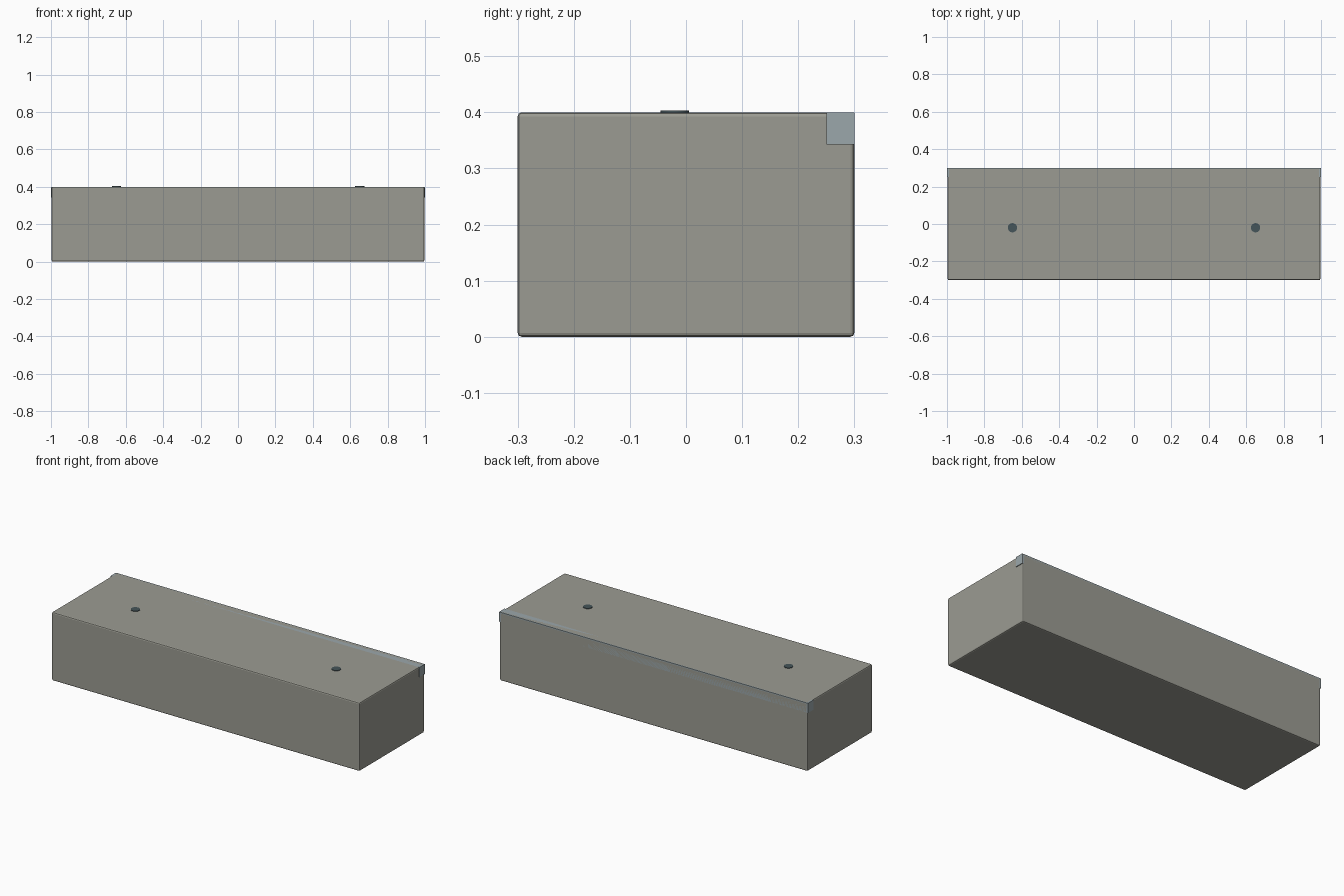
import bpy

if "Cube" in bpy.data.objects:
    bpy.data.objects.remove(bpy.data.objects["Cube"])


def material(name, color):
    m = bpy.data.materials.new(name)
    m.diffuse_color = color
    m.use_nodes = True
    m.node_tree.nodes["Principled BSDF"].inputs["Base Color"].default_value = m.diffuse_color
    return m


concrete = material("concrete", (0.33, 0.33, 0.29, 1))
steel = material("steel", (0.33, 0.39, 0.41, 1))
dark_steel = material("dark_steel", (0.06, 0.09, 0.10, 1))


def box(name, lo, hi, mat, bevel=0):
    bpy.ops.mesh.primitive_cube_add(
        size=1, location=[(a + b) / 2 for a, b in zip(lo, hi)])
    ob = bpy.context.object
    ob.name = name
    ob.scale = [b - a for a, b in zip(lo, hi)]
    bpy.ops.object.transform_apply(location=False, rotation=False, scale=True)
    ob.data.materials.append(mat)
    if bevel:
        mod = ob.modifiers.new("bevel", 'BEVEL')
        mod.width = bevel
        mod.segments = 2
    return ob


# Main block with softened edges
box("concrete_block", (-0.996, -0.3, 0), (0.996, 0.3, 0.4), concrete, 0.007)

# Steel edge strip along the top back edge, slightly proud at both ends
box("edge_strip", (-1, 0.25, 0.343), (1, 0.3, 0.4), steel)

# Round lifting points set in the top
for side, x in (("left", -0.65), ("right", 0.65)):
    bpy.ops.mesh.primitive_cylinder_add(
        vertices=16, radius=0.025, depth=0.012, location=(x, -0.02, 0.397))
    disc = bpy.context.object
    disc.name = side + "_lifting_point"
    disc.data.materials.append(dark_steel)
    bpy.ops.object.shade_smooth_by_angle()
